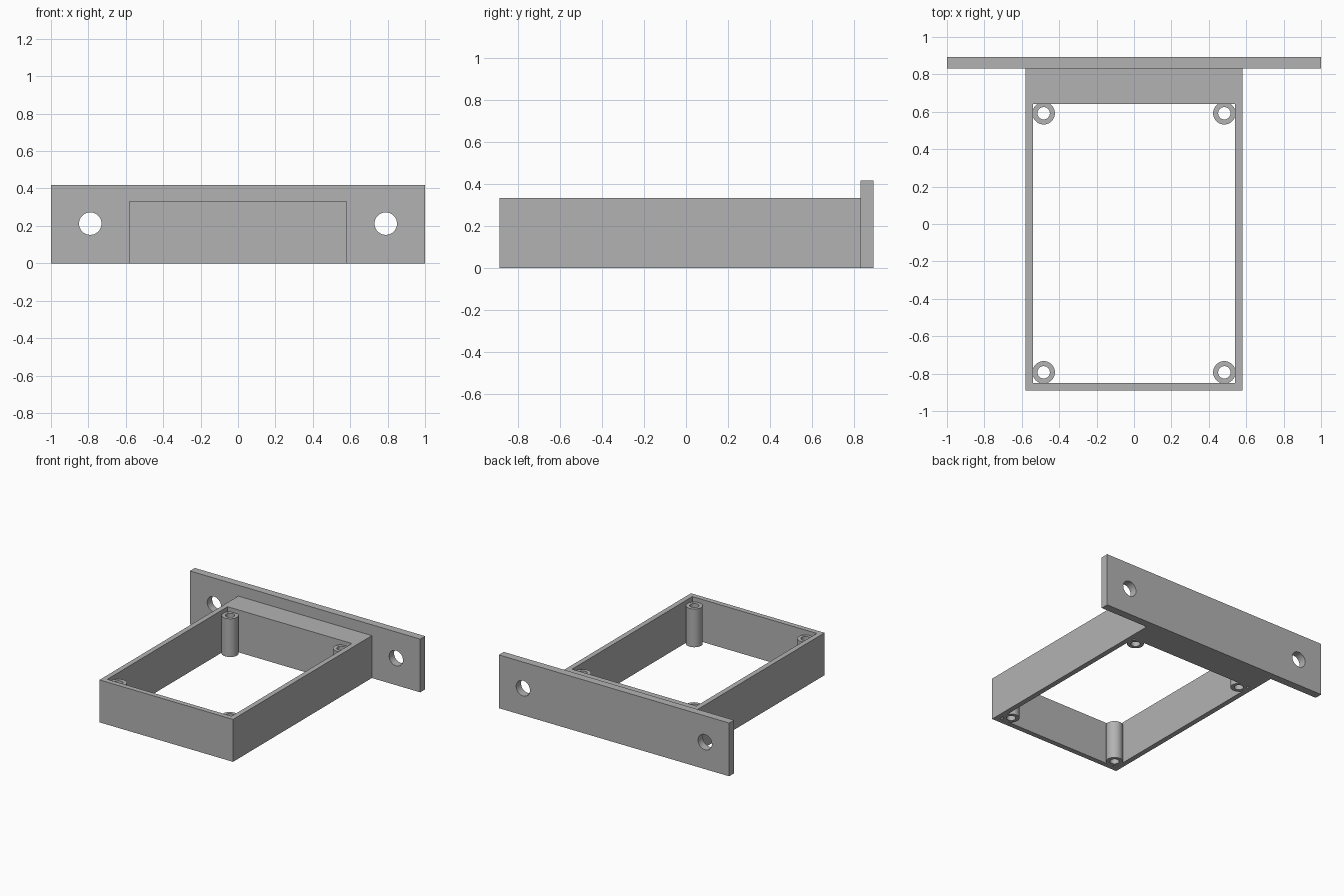
import bpy, bmesh, math
from mathutils import Matrix

cube = bpy.data.objects.get("Cube")
if cube:
    bpy.data.objects.remove(cube)

grey = bpy.data.materials.new("plain grey")
grey.use_nodes = True
colour = (0.45, 0.45, 0.45, 1)
grey.diffuse_color = colour
grey.node_tree.nodes["Principled BSDF"].inputs["Base Color"].default_value = colour


def rectangle(x0, x1, y0, y1):
    return [(x0, y0), (x1, y0), (x1, y1), (x0, y1)]


def circle(x, y, r, n=48):
    angles = [2 * math.pi * i / n for i in range(n)]
    return [(x + r * math.cos(a), y + r * math.sin(a)) for a in angles]


def extrusion(name, outlines, depth, placement=Matrix()):
    """Extrude an outline with holes from local z = 0 to depth."""
    curve = bpy.data.curves.new(name, "CURVE")
    curve.dimensions = "2D"
    curve.fill_mode = "BOTH"
    curve.extrude = depth / 2
    for outline in outlines:
        spline = curve.splines.new("POLY")
        spline.points.add(len(outline) - 1)
        for point, (x, y) in zip(spline.points, outline):
            point.co = (x, y, 0, 1)
        spline.use_cyclic_u = True
    obj = bpy.data.objects.new(name, curve)
    bpy.context.collection.objects.link(obj)
    bpy.ops.object.select_all(action="DESELECT")
    obj.select_set(True)
    bpy.context.view_layer.objects.active = obj
    bpy.ops.object.convert(target="MESH")
    obj = bpy.context.object

    # Weld caps to walls and move into place
    bm = bmesh.new()
    bm.from_mesh(obj.data)
    bmesh.ops.remove_doubles(bm, verts=bm.verts, dist=0.0001)
    bm.transform(placement @ Matrix.Translation((0, 0, depth / 2)))
    bmesh.ops.recalc_face_normals(bm, faces=bm.faces)
    bm.to_mesh(obj.data)
    bm.free()
    obj.data.materials.clear()
    obj.data.materials.append(grey)
    bpy.ops.object.shade_smooth_by_angle(angle=math.radians(30))
    return obj


# Open box frame with a thick rear bar
extrusion("frame", [rectangle(-0.58, 0.58, -0.89, 0.832),
                    rectangle(-0.54, 0.54, -0.85, 0.642)], 0.333)

# Upright mounting plate with two screw holes
upright = Matrix.Translation((0, 0.893, 0)) @ Matrix.Rotation(math.pi / 2, 4, "X")
extrusion("mounting_plate", [rectangle(-1, 1, 0, 0.418),
                             circle(-0.79, 0.212, 0.06),
                             circle(0.79, 0.212, 0.06)], 0.061, upright)

# Hollow screw posts in the corners
for side, x in (("right", -0.483), ("left", 0.483)):
    for end, y in (("front", -0.793), ("rear", 0.592)):
        extrusion(f"{end}_{side}_screw_post",
                  [circle(x, y, 0.06), circle(x, y, 0.033)], 0.30)
